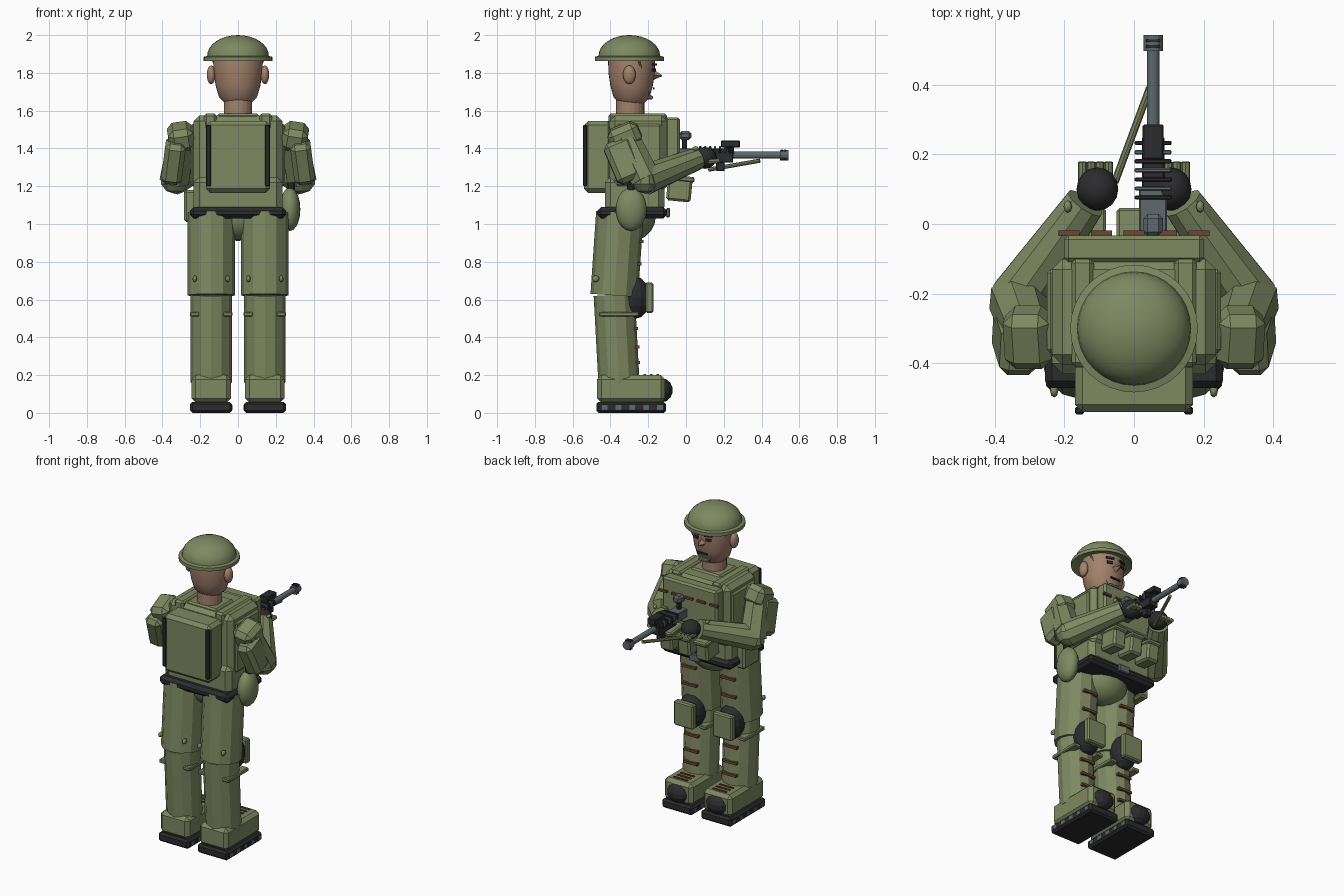
import bpy, bmesh, math
from mathutils import Vector, Matrix, Euler

if "Cube" in bpy.data.objects:
    bpy.data.objects.remove(bpy.data.objects["Cube"])


def material(name, rgb):
    m = bpy.data.materials.new(name)
    m.use_nodes = True
    m.diffuse_color = (*rgb, 1)
    m.node_tree.nodes["Principled BSDF"].inputs["Base Color"].default_value = (*rgb, 1)
    return m


OLIVE = material("olive cloth", (0.21, 0.25, 0.12))
SKIN = material("skin", (0.36, 0.22, 0.15))
BLACK = material("black rubber", (0.025, 0.025, 0.027))
STEEL = material("grey steel", (0.11, 0.14, 0.15))
BROWN = material("brown leather", (0.15, 0.06, 0.035))


def finish(name, bm, mat, smooth=False):
    me = bpy.data.meshes.new(name)
    bmesh.ops.recalc_face_normals(bm, faces=bm.faces)
    for f in bm.faces:
        f.smooth = smooth
    bm.to_mesh(me)
    bm.free()
    me.materials.append(mat)
    ob = bpy.data.objects.new(name, me)
    bpy.context.collection.objects.link(ob)
    return ob


def box(name, lo, hi, mat=OLIVE, bevel=0.0, rot=(0, 0, 0)):
    lo, hi = Vector(lo), Vector(hi)
    size = hi - lo
    bm = bmesh.new()
    bmesh.ops.create_cube(bm, size=1)
    bmesh.ops.scale(bm, vec=size, verts=bm.verts)
    if bevel:
        bmesh.ops.bevel(bm, geom=bm.edges[:], offset=bevel, segments=1, affect="EDGES")
    bm.transform(Matrix.Translation((lo + hi) / 2) @ Euler(rot).to_matrix().to_4x4())
    return finish(name, bm, mat)


def side_box(name, s, lo, hi, *args, **kw):
    """Box given for the +x side, placed on side s."""
    a, b = sorted((lo[0] * s, hi[0] * s))
    return box(name, (a, *lo[1:]), (b, *hi[1:]), *args, **kw)


def ball(name, centre, radii, mat=OLIVE, segs=20, smooth=True):
    bm = bmesh.new()
    bmesh.ops.create_uvsphere(bm, u_segments=segs, v_segments=segs // 2, radius=1)
    bmesh.ops.scale(bm, vec=radii, verts=bm.verts)
    bmesh.ops.translate(bm, vec=centre, verts=bm.verts)
    return finish(name, bm, mat, smooth)


def tube(name, a, b, ra, rb, mat=OLIVE, sides=12):
    a, b = Vector(a), Vector(b)
    bm = bmesh.new()
    bmesh.ops.create_cone(bm, cap_ends=True, segments=sides, radius1=ra, radius2=rb,
                          depth=(b - a).length)
    turn = (b - a).to_track_quat("Z", "Y").to_matrix().to_4x4()
    bm.transform(Matrix.Translation((a + b) / 2) @ turn)
    return finish(name, bm, mat)


def lathe(name, profile, y, mat, squash=1.0):
    bm = bmesh.new()
    verts = [bm.verts.new((r, 0, z)) for r, z in profile]
    edges = [bm.edges.new(p) for p in zip(verts, verts[1:])]
    bmesh.ops.spin(bm, geom=verts + edges, axis=(0, 0, 1), cent=(0, 0, 0),
                   angle=2 * math.pi, steps=32)
    bmesh.ops.remove_doubles(bm, verts=bm.verts, dist=0.0005)
    bm.transform(Matrix.Translation((0, y, 0)) @ Matrix.Diagonal((1, squash, 1, 1)))
    ob = finish(name, bm, mat)
    bpy.ops.object.select_all(action="DESELECT")
    ob.select_set(True)
    bpy.context.view_layer.objects.active = ob
    bpy.ops.object.shade_smooth_by_angle(angle=math.radians(35))
    return ob


# Head and helmet
HEAD_Y = -0.288
lathe("head", [(0, 1.635), (0.07, 1.64), (0.1, 1.67), (0.118, 1.73), (0.129, 1.8),
               (0.131, 1.87), (0.12, 1.93), (0, 1.95)], HEAD_Y, SKIN, 0.95)
tube("neck", (0, -0.295, 1.55), (0, -0.295, 1.68), 0.075, 0.075, SKIN, 20)
dome = [(0.163 * math.cos(t * math.pi / 16), 1.89 + 0.11 * math.sin(t * math.pi / 16))
        for t in range(9)]
lathe("helmet", [(0, 1.875), (0.155, 1.875), (0.183, 1.863), (0.183, 1.885)] + dome,
      -0.3, OLIVE)
tube("nose", (0, -0.185, 1.79), (0, -0.127, 1.785), 0.034, 0.003, SKIN, 4)
box("mouth", (-0.035, -0.176, 1.712), (0.035, -0.167, 1.722), BLACK)
box("chin_cup", (-0.035, -0.215, 1.66), (0.035, -0.175, 1.68), OLIVE, 0.005)
for s, side in ((1, "left"), (-1, "right")):
    ball(side + "_ear", (s * 0.142, -0.3, 1.79), (0.024, 0.034, 0.05), SKIN, 14)
    turn = (0, 0, -s * 0.35)
    side_box(side + "_eye", s, (0.028, -0.174, 1.807), (0.064, -0.165, 1.823), BLACK, rot=turn)
    side_box(side + "_eyebrow", s, (0.02, -0.171, 1.838), (0.072, -0.162, 1.85), BLACK, rot=turn)
    tube(side + "_chin_strap", (s * 0.135, -0.25, 1.87), (s * 0.03, -0.19, 1.67),
         0.006, 0.006, OLIVE, 6)

# Torso, armour and pack
box("torso", (-0.235, -0.405, 1.17), (0.235, -0.1, 1.575), OLIVE, 0.03)
box("waist", (-0.235, -0.43, 1.06), (0.235, -0.115, 1.25), OLIVE, 0.03)
box("chest_plate", (-0.2, -0.11, 1.3), (0.2, -0.033, 1.565), OLIVE, 0.012)
box("backpack", (-0.17, -0.54, 1.165), (0.17, -0.39, 1.545), OLIVE, 0.022)
box("collar", (-0.11, -0.38, 1.56), (0.11, -0.2, 1.585), OLIVE, 0.01)
for s, side in ((1, "left"), (-1, "right")):
    side_box(side + "_shoulder_strap", s, (0.115, -0.41, 1.5), (0.18, -0.1, 1.585), OLIVE, 0.012)
    side_box(side + "_pack_strip", s, (0.143, -0.546, 1.2), (0.17, -0.525, 1.525), BLACK, 0.005)
    side_box(side + "_torso_panel", s, (0.225, -0.37, 1.2), (0.25, -0.13, 1.53), OLIVE, 0.01)
for i in range(5):
    x = (i - 2) * 0.093
    box("chest_loop", (x - 0.03, -0.035, 1.47), (x + 0.03, -0.018, 1.483), BROWN)
for x in (-0.13, 0, 0.13):
    box("chest_pouch", (x - 0.045, -0.1, 1.12), (x + 0.045, 0.03, 1.25), OLIVE, 0.012, (-0.1, 0, 0))
    box("pouch_flap", (x - 0.05, -0.1, 1.225), (x + 0.05, 0.045, 1.255), OLIVE, 0.008, (-0.1, 0, 0))

# Belt and hips
box("belt", (-0.255, -0.47, 1.03), (0.255, -0.1, 1.09), BLACK, 0.02)
box("belt_buckle", (-0.04, -0.105, 1.035), (0.04, -0.085, 1.085), STEEL, 0.005)
ball("hips", (0, -0.29, 1.04), (0.16, 0.13, 0.13))
ball("canteen", (0.275, -0.29, 1.078), (0.055, 0.082, 0.115))
tube("canteen_cap", (0.28, -0.29, 1.18), (0.28, -0.29, 1.22), 0.022, 0.022, BLACK, 10)
box("hip_pouch", (-0.285, -0.36, 1.01), (-0.22, -0.2, 1.18), OLIVE, 0.012)

for s, side in ((1, "left"), (-1, "right")):
    # Legs
    cx = s * 0.142
    tube(side + "_thigh", (cx, -0.38, 0.622), (cx, -0.35, 1.06), 0.126, 0.126)
    tube(side + "_shin", (cx, -0.355, 0.16), (cx, -0.38, 0.625), 0.109, 0.109)
    ball(side + "_knee", (cx, -0.27, 0.61), (0.085, 0.08, 0.112), BLACK, 16, False)
    box(side + "_knee_plate", (cx - 0.07, -0.215, 0.53), (cx + 0.07, -0.172, 0.69), OLIVE, 0.008)
    for x in (cx - 0.087, cx + 0.087):
        box(side + "_knee_strap", (x - 0.025, -0.46, 0.51), (x + 0.025, -0.25, 0.535), OLIVE, 0.005)
        ball(side + "_thigh_button", (x, -0.478, 0.71), (0.012, 0.02, 0.018), OLIVE, 8)
    for z, y in ((0.9, -0.24), (0.78, -0.25), (0.44, -0.268), (0.34, -0.262), (0.26, -0.258)):
        box(side + "_leg_strap", (cx - 0.05, y - 0.02, z), (cx + 0.05, y + 0.015, z + 0.016), BROWN)
    # Boots
    box(side + "_sole", (cx - 0.111, -0.475, 0), (cx + 0.111, -0.105, 0.058), BLACK, 0.012)
    box(side + "_boot", (cx - 0.104, -0.47, 0.055), (cx + 0.104, -0.11, 0.2), OLIVE, 0.022)
    ball(side + "_toe_cap", (cx, -0.13, 0.12), (0.078, 0.06, 0.064), BLACK, 14, False)
    for i in range(5):
        y = -0.43 + i * 0.073
        box(side + "_sole_tread", (cx - 0.113, y - 0.015, 0.016), (cx + 0.113, y + 0.015, 0.042), STEEL)
    for i in range(3):
        y = -0.225 + i * 0.035
        box(side + "_lace", (cx - 0.05, y, 0.196), (cx + 0.05, y + 0.012, 0.206), BROWN)

    # Arms and hands
    shoulder, elbow = (s * 0.295, -0.33, 1.48), (s * 0.335, -0.215, 1.235)
    hand = (s * 0.105, 0.1, 1.35)
    tube(side + "_upper_arm", shoulder, elbow, 0.075, 0.085, OLIVE, 8)
    side_box(side + "_shoulder_pad", s, (0.235, -0.41, 1.4), (0.37, -0.24, 1.525),
             OLIVE, 0.03, (0.4, s * 0.15, 0))
    side_box(side + "_upper_arm_plate", s, (0.285, -0.405, 1.22), (0.395, -0.25, 1.45),
             OLIVE, 0.025, (0.4, -s * 0.13, 0))
    ball(side + "_elbow", elbow, (0.08, 0.075, 0.075), OLIVE, 10, False)
    tube(side + "_forearm", elbow, (s * 0.14, 0.06, 1.345), 0.083, 0.06, OLIVE, 10)
    ball(side + "_hand", hand, (0.06, 0.062, 0.058), BLACK, 16)
    ball(side + "_cuff_button", (s * 0.19, 0.05, 1.4), (0.012, 0.018, 0.012), OLIVE, 8)
    for i in range(4):
        x = s * (0.073 + i * 0.025)
        tube(side + "_finger", (x, 0.12, 1.33), (x, 0.178, 1.335), 0.013, 0.013, OLIVE, 8)

# Rifle, pointing along the line of sight
GX, GZ = 0.055, 1.365


def gun_box(name, y0, y1, half, z0, z1, mat, bevel=0.004):
    return box(name, (GX - half, y0, z0), (GX + half, y1, z1), mat, bevel)


gun_box("rifle_stock", -0.04, 0.1, 0.04, 1.345, 1.4, STEEL)
gun_box("rifle_receiver", 0.06, 0.25, 0.032, 1.325, 1.4, BLACK)
gun_box("rifle_magazine", 0.16, 0.205, 0.02, 1.28, 1.33, BLACK)
gun_box("rifle_sight", 0.185, 0.285, 0.03, 1.405, 1.442, BLACK)
gun_box("sight_mount", 0.21, 0.255, 0.018, 1.36, 1.41, BLACK)
gun_box("rear_sight", -0.035, 0.028, 0.028, 1.445, 1.492, STEEL, 0.012)
gun_box("rear_sight_post", -0.02, 0.005, 0.012, 1.39, 1.45, BLACK)
for i in range(7):
    y = 0.07 + i * 0.026
    gun_box("cooling_rib", y, y + 0.012, 0.053, 1.375, 1.412, STEEL if i % 2 else BLACK, 0.003)
tube("barrel", (GX, 0.22, GZ), (GX, 0.51, GZ), 0.018, 0.018, STEEL)
tube("muzzle", (GX, 0.497, GZ), (GX, 0.542, GZ), 0.028, 0.028, STEEL)
for y in (0.505, 0.522):
    gun_box("muzzle_slot", y, y + 0.008, 0.02, GZ - 0.03, GZ + 0.03, BLACK, 0)
tube("folded_rod", (-0.055, 0.12, 1.288), (0.045, 0.39, 1.335), 0.011, 0.011, OLIVE, 8)
